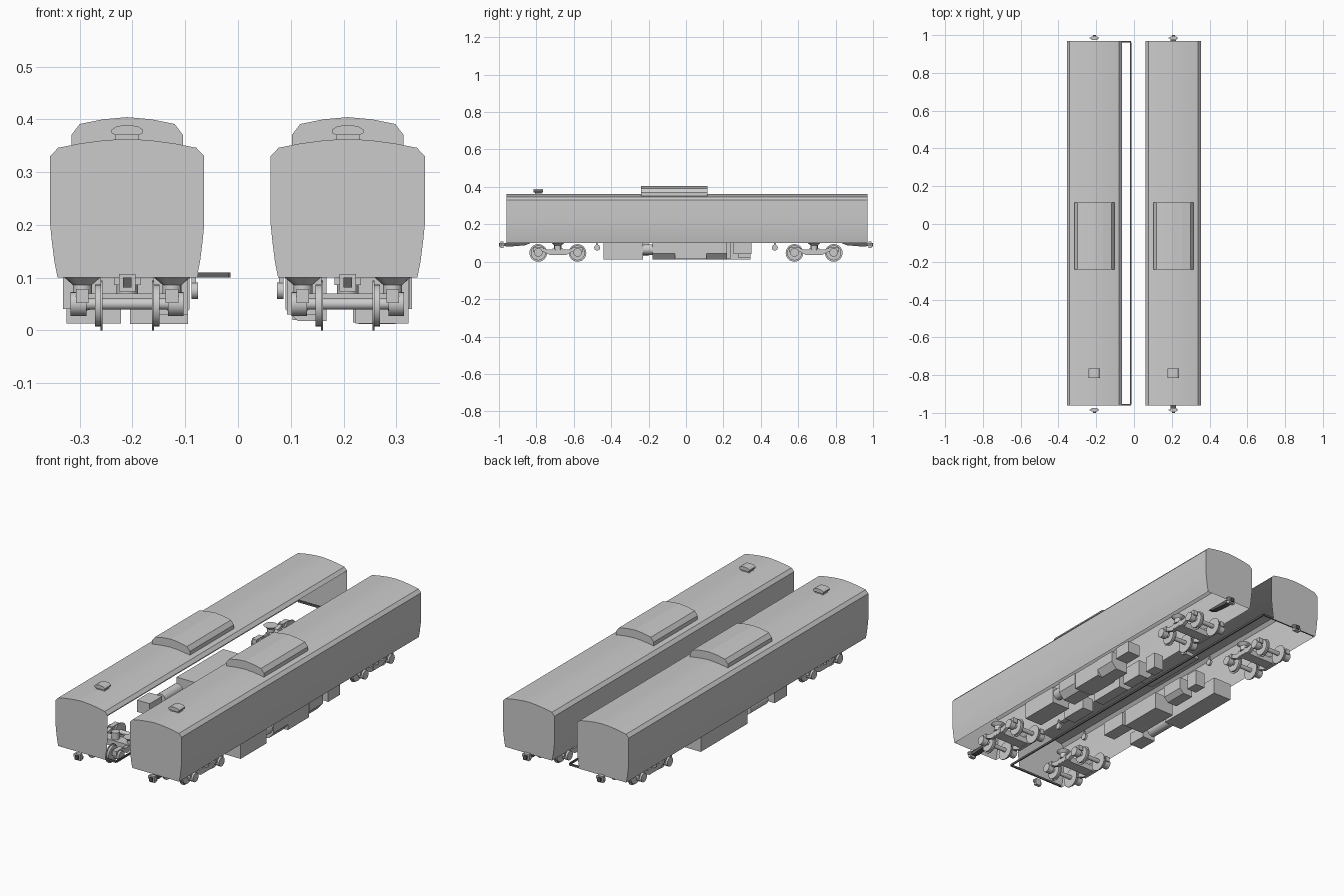
import bpy, bmesh, math
from mathutils import Vector, Matrix

cube = bpy.data.objects.get("Cube")
if cube:
    bpy.data.objects.remove(cube, do_unlink=True)


def material(name, value):
    mat = bpy.data.materials.new(name)
    mat.use_nodes = True
    colour = (value, value, value, 1)
    mat.diffuse_color = colour
    mat.node_tree.nodes["Principled BSDF"].inputs["Base Color"].default_value = colour
    return mat


GREY = material("plain_grey", .6)
DARK = material("dark_grey", .12)


def finish(name, bm, smooth=False, mat=GREY):
    bmesh.ops.recalc_face_normals(bm, faces=bm.faces)
    mesh = bpy.data.meshes.new(name)
    bm.to_mesh(mesh)
    bm.free()
    mesh.materials.append(mat)
    ob = bpy.data.objects.new(name, mesh)
    bpy.context.collection.objects.link(ob)
    if smooth:
        bpy.ops.object.select_all(action='DESELECT')
        ob.select_set(True)
        bpy.context.view_layer.objects.active = ob
        bpy.ops.object.shade_smooth_by_angle(angle=math.radians(30))


def prism(name, pts, a, b, axis='Y', skip=(), smooth=False, mat=GREY):
    """Extrude a profile from a to b; profile is (x, z) along Y or (y, z) along X."""
    bm = bmesh.new()
    place = (lambda p, d: (p[0], d, p[1])) if axis == 'Y' else (lambda p, d: (d, p[0], p[1]))
    near = [bm.verts.new(place(p, a)) for p in pts]
    far = [bm.verts.new(place(p, b)) for p in pts]
    n = len(pts)
    for i in range(n):
        if i not in skip:
            j = (i + 1) % n
            bm.faces.new((near[i], near[j], far[j], far[i]))
    bm.faces.new(near[::-1])
    bm.faces.new(far)
    finish(name, bm, smooth, mat)


def box(name, x, y, z, mat=GREY):
    prism(name, [(x[0], z[0]), (x[1], z[0]), (x[1], z[1]), (x[0], z[1])], y[0], y[1], mat=mat)


def rod(name, centre, radius, length, axis='X', sides=16, top=None):
    bm = bmesh.new()
    bmesh.ops.create_cone(bm, cap_ends=True, segments=sides, radius1=radius,
                          radius2=radius if top is None else top, depth=length)
    turn = {'X': Matrix.Rotation(math.pi / 2, 4, 'Y'),
            'Y': Matrix.Rotation(math.pi / 2, 4, 'X'), 'Z': Matrix()}[axis]
    bm.transform(Matrix.Translation(Vector(centre)) @ turn)
    finish(name, bm, True)


def mirrored(half):
    """Complete a half profile running from the outer bottom to the centre."""
    return half + [(-x, z) for x, z in half[-2::-1]]


def shift(pts, cx):
    return [(cx + x, z) for x, z in pts]


SHELL = mirrored([(.132, .1), (.138, .13), (.143, .17), (.146, .2), (.146, .33),
                  (.131, .346), (.09, .354), (.045, .36), (0, .363)])
POD = mirrored([(.106, .34), (.106, .37), (.09, .391), (.045, .4), (0, .404)])


def wheelset(tag, cx, y):
    for s in (-1, 1):
        rod(tag + "_wheel", (cx + s * .055, y, .047), .04, .012, sides=24)
        rod(tag + "_wheel_flange", (cx + s * .049, y, .047), .047, .004, sides=24)
        rod(tag + "_axle_box", (cx + s * .092, y, .05), .023, .03)
        box(tag + "_axle_guard", (cx + s * .085 - .012, cx + s * .085 + .012),
            (y - .028, y + .028), (.052, .078))
    rod(tag + "_axle", (cx, y, .05), .011, .18)


def bogie(tag, cx, cy):
    for dy in (-.105, .105):
        wheelset(tag, cx, cy + dy)
    beam = [(-.09, .06), (-.045, .037), (.045, .037), (.09, .06),
            (.09, .076), (.05, .064), (-.05, .064), (-.09, .076)]
    for s in (-1, 1):
        x = cx + s * .085
        prism(tag + "_side_frame", shift(beam, cy), x - .009, x + .009, 'X')
        rod(tag + "_spring", (x, cy, .075), .018, .026, 'Z')
        # dished bearing pad below the body
        rod(tag + "_bearing_pad", (x, cy, .093), .018, .014, 'Z', top=.034)
    box(tag + "_bolster", (cx - .095, cx + .095), (cy - .028, cy + .028), (.04, .07))
    rod(tag + "_pivot", (cx, cy, .08), .02, .05, 'Z')


def coupler(tag, cx, s, shaft):
    def span(a, b):
        return sorted((s * a, s * b))
    box(tag + "_coupler_head", (cx - .016, cx + .016), span(.975, .992), (.074, .107))
    box(tag + "_coupler_wing", (cx - .025, cx + .025), span(.982, .988), (.086, .1))
    box(tag + "_coupler_knuckle", (cx - .008, cx + .008), span(.99, 1.0), (.081, .1), DARK)
    if shaft:
        bar = [(s * .83, .1), (s * .86, .088), (s * .95, .08),
               (s * .98, .085), (s * .98, .098), (s * .95, .1)]
        prism(tag + "_coupler_shaft", bar, cx - .014, cx + .014, 'X', mat=DARK)


# case profiles as (distance outward from the car centre, height)
TRAY = [(.02, .1), (.02, .012), (.09, .012), (.118, .045), (.118, .1)]
CHAMFERED = [(-.04, .1), (-.04, .018), (-.095, .018), (-.118, .04), (-.118, .1)]


def equipment(tag, cx, s):
    """Gear common to both cars; s points to the outer side of the car."""
    def across(a, b):
        return sorted((cx + s * a, cx + s * b))
    # inner row
    prism(tag + "_cooler_case", [(cx + s * x, z) for x, z in CHAMFERED], .12, .24)
    box(tag + "_switch_case", across(-.115, -.05), (-.34, -.2), (.03, .1))
    box(tag + "_valve_case", across(-.105, -.05), (.28, .345), (.02, .1))
    # hand brakes
    for y in (-.475, .475):
        rod(tag + "_brake_wheel", (cx - s * .128, y, .075), .016, .012)
        box(tag + "_brake_post", across(-.13, -.122), (y - .005, y + .005), (.075, .108))


def car(tag, cx, side, skip, shaft):
    # open-bottomed shell with closed ends
    prism(tag + "_body_shell", shift(SHELL, cx), -.96, .97, skip=skip, smooth=True)
    prism(tag + "_roof_pod", shift(POD, cx), -.24, .115)
    # roof ventilator
    box(tag + "_vent_neck", (cx - .022, cx + .022), (-.808, -.772), (.355, .374))
    cap = mirrored([(.022, .37), (.03, .374), (.03, .38), (.02, .387), (0, .389)])
    prism(tag + "_vent_cap", shift(cap, cx), -.815, -.765)
    for s in (-1, 1):
        bogie(tag, cx, s * .685)
        coupler(tag, cx, s, shaft)
    equipment(tag, cx, side)


RIGHT, LEFT = -.21, .208
last = len(SHELL) - 1
car("closed_car", LEFT, 1, (last,), True)
car("open_car", RIGHT, -1, (0, 1, 2, 3, last), False)

# outer row of the closed car
box("battery_case", (LEFT + .015, LEFT + .115), (-.44, -.23), (.013, .1))
rod("air_tank", (LEFT + .085, -.2, .065), .028, .07, 'Y')
box("control_case", (LEFT + .01, LEFT + .115), (-.06, .11), (.015, .1))
for name, y0, y1 in (("compressor_case", -.18, -.06), ("resistor_case", .11, .22)):
    prism(name, shift(TRAY, LEFT), y0, y1)
box("relay_case", (LEFT + .05, LEFT + .122), (.255, .35), (.04, .1))
prism("generator_case", shift(CHAMFERED, LEFT), -.1, .09)

# outer row of the open car
box("converter_case", (RIGHT - .115, RIGHT - .012), (-.03, .345), (.013, .1))
box("fuse_case", (RIGHT - .122, RIGHT - .05), (-.34, -.24), (.04, .1))
rod("reserve_tank", (RIGHT - .08, -.14, .065), .028, .14, 'Y')
box("pump_case", (RIGHT + .005, RIGHT + .115), (-.18, .05), (.012, .1))

# thin sill frame standing clear of the open side
box("sill_long_bar", (-.02, -.014), (-.955, .96), (.1, .11), DARK)
for y in (-.957, .965):
    box("sill_end_bar", (-.335, -.017), (y - .003, y + .003), (.1, .11), DARK)
